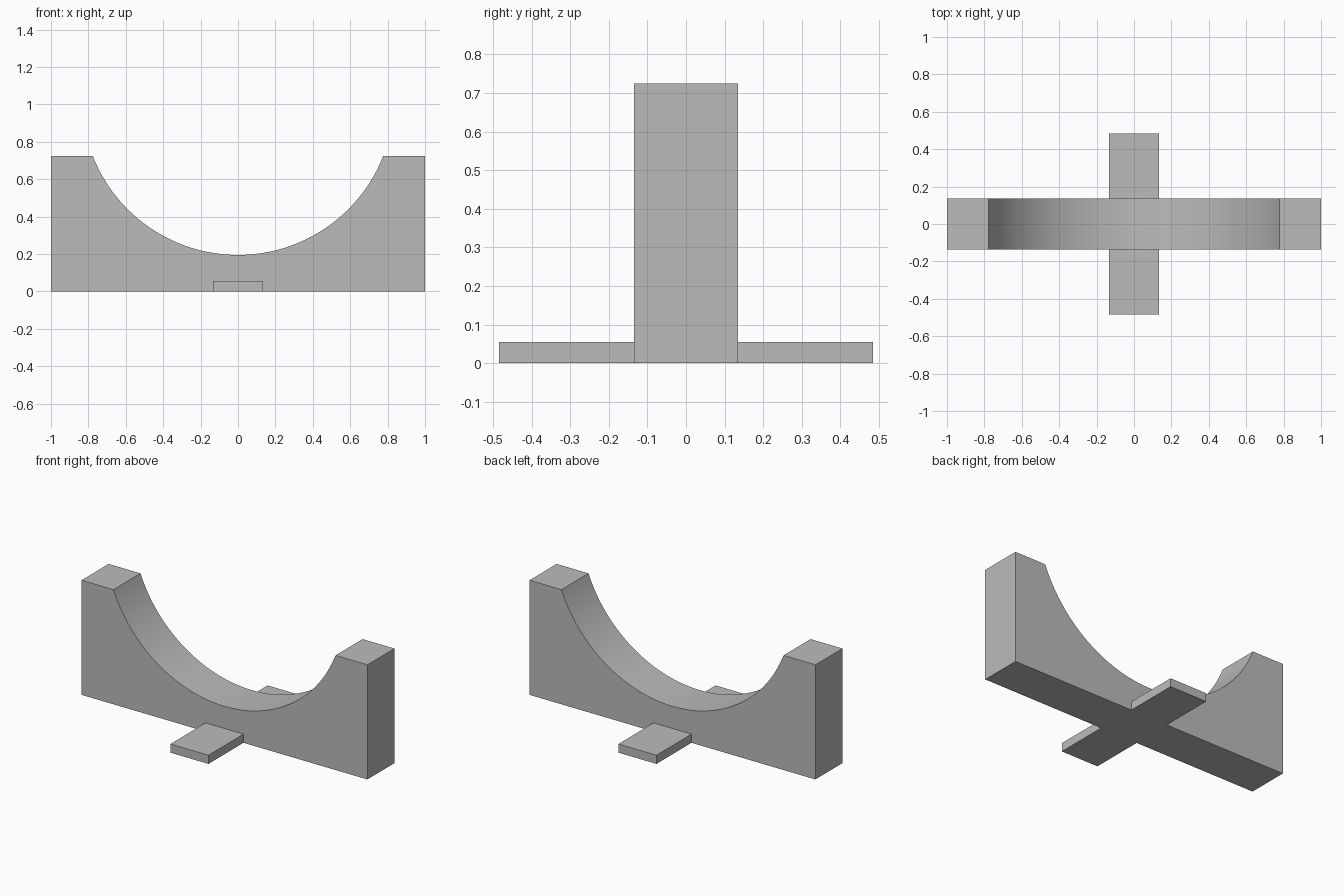
import bpy
import bmesh
import math

default = bpy.data.objects.get("Cube")
if default:
    bpy.data.objects.remove(default, do_unlink=True)

# Overall sizes
HALF_LENGTH, HALF_DEPTH, HEIGHT = 1.0, 0.135, 0.725
CRADLE_BOTTOM, CRADLE_HALF = 0.195, 0.777
TAB_HALF, TAB_HEIGHT, TAB_END = 0.133, 0.055, 0.485
ARC_STEPS = 48

grey = bpy.data.materials.new("plain grey")
grey.use_nodes = True
colour = (0.5, 0.5, 0.5, 1.0)
grey.diffuse_color = colour
grey.node_tree.nodes["Principled BSDF"].inputs["Base Color"].default_value = colour


def extrude_profile(name, profile, y0, y1):
    """Make a solid from an outline in x and z, running from y0 to y1."""
    bm = bmesh.new()
    face = bm.faces.new([bm.verts.new((x, y0, z)) for x, z in profile])
    result = bmesh.ops.extrude_face_region(bm, geom=[face])
    moved = [v for v in result["geom"] if isinstance(v, bmesh.types.BMVert)]
    bmesh.ops.translate(bm, verts=moved, vec=(0, y1 - y0, 0))
    bmesh.ops.recalc_face_normals(bm, faces=bm.faces)
    mesh = bpy.data.meshes.new(name)
    bm.to_mesh(mesh)
    bm.free()
    mesh.materials.append(grey)
    obj = bpy.data.objects.new(name, mesh)
    bpy.context.collection.objects.link(obj)
    return obj


# Upright block with a round cradle cut into its top
drop = HEIGHT - CRADLE_BOTTOM
radius = (CRADLE_HALF ** 2 + drop ** 2) / (2 * drop)
centre_z = CRADLE_BOTTOM + radius
sweep = math.asin(CRADLE_HALF / radius)
outline = [(-HALF_LENGTH, 0), (HALF_LENGTH, 0), (HALF_LENGTH, HEIGHT)]
for i in range(ARC_STEPS + 1):
    a = sweep * (1 - 2 * i / ARC_STEPS)
    outline.append((radius * math.sin(a), centre_z - radius * math.cos(a)))
outline.append((-HALF_LENGTH, HEIGHT))
cradle = extrude_profile("cradle_block", outline, -HALF_DEPTH, HALF_DEPTH)

bpy.ops.object.select_all(action="DESELECT")
cradle.select_set(True)
bpy.context.view_layer.objects.active = cradle
bpy.ops.object.shade_smooth_by_angle(angle=math.radians(20))

# Flat stabilising feet, front and back
foot = [(-TAB_HALF, 0), (TAB_HALF, 0), (TAB_HALF, TAB_HEIGHT), (-TAB_HALF, TAB_HEIGHT)]
for name, side in (("front_foot", -1), ("back_foot", 1)):
    extrude_profile(name, foot, side * HALF_DEPTH, side * TAB_END)
